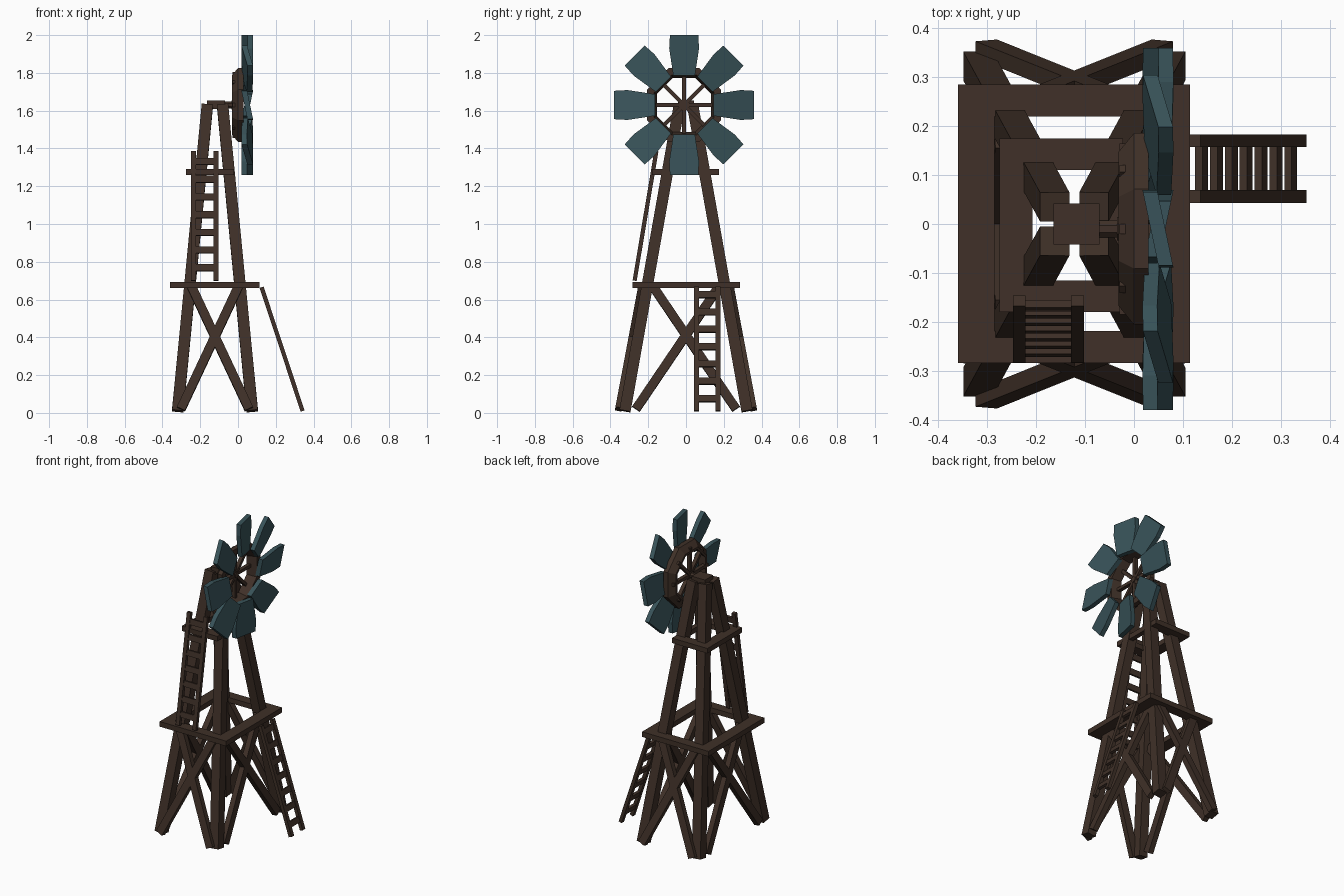
import bpy, bmesh, math
from mathutils import Vector, Matrix

if "Cube" in bpy.data.objects:
    bpy.data.objects.remove(bpy.data.objects["Cube"])

def material(name, col):
    m = bpy.data.materials.new(name)
    m.diffuse_color = (*col, 1)
    m.use_nodes = True
    m.node_tree.nodes["Principled BSDF"].inputs["Base Color"].default_value = m.diffuse_color
    return m

WOOD = material("dark wood", (0.050, 0.030, 0.021))
TEAL = material("teal blade", (0.040, 0.086, 0.100))

def make(name, verts, faces, mat=WOOD):
    me = bpy.data.meshes.new(name)
    me.from_pydata([tuple(v) for v in verts], [], faces)
    bm = bmesh.new()
    bm.from_mesh(me)
    bmesh.ops.recalc_face_normals(bm, faces=bm.faces)
    bm.to_mesh(me)
    bm.free()
    me.materials.append(mat)
    ob = bpy.data.objects.new(name, me)
    bpy.context.collection.objects.link(ob)
    return ob

BOX = [(0, 1, 2, 3), (4, 5, 6, 7), (0, 1, 5, 4), (1, 2, 6, 5), (2, 3, 7, 6), (3, 0, 4, 7)]

def beam(name, a, b, w, t, side):
    """Box from a to b: w across along `side`, t in the other direction."""
    a, b, s = Vector(a), Vector(b), Vector(side)
    d = (b - a).normalized()
    s = (s - d * s.dot(d)).normalized()
    n = d.cross(s)
    sq = [s * (i * w / 2) + n * (j * t / 2) for i, j in ((-1, -1), (1, -1), (1, 1), (-1, 1))]
    return make(name, [a + q for q in sq] + [b + q for q in sq], BOX)

def box(name, x0, x1, y0, y1, z0, z1):
    sq = ((x0, y0), (x1, y0), (x1, y1), (x0, y1))
    return make(name, [(x, y, z) for z in (z0, z1) for x, y in sq], BOX)

CX = -0.122                                   # tower axis
def half_x(z): return 0.198 - 0.158 * z / 1.63
def half_y(z): return 0.325 - 0.290 * z / 1.63

# four leaning legs
for sx in (-1, 1):
    for sy in (-1, 1):
        p = [(CX + sx * half_x(z), sy * half_y(z), z) for z in (0.01, 1.63)]
        beam("leg", p[0], p[1], 0.060, 0.060, (1, 0, 0))

# crossed braces under the lower deck
for s in (-1, 1):
    for k in (-1, 1):
        beam("cross_brace_face", (CX - k * 0.18, s * (half_y(0) + 0.033), 0.02),
             (CX + k * 0.125, s * (half_y(0.67) + 0.03), 0.67), 0.048, 0.035, (1, 0, 0))
        beam("cross_brace_side", (CX + s * (half_x(0) + 0.012), -k * 0.265, 0.02),
             (CX + s * (half_x(0.67) + 0.012), k * 0.175, 0.67), 0.048, 0.035, (0, 1, 0))

# square deck frames
def frame(name, x0, x1, y0, y1, wl, wr, wy, z0, z1):
    box(name + "_front", x0, x1, y0, y0 + wy, z0, z1)
    box(name + "_back", x0, x1, y1 - wy, y1, z0, z1)
    box(name + "_left", x0, x0 + wl, y0 + wy, y1 - wy, z0, z1)
    box(name + "_right", x1 - wr, x1, y0 + wy, y1 - wy, z0, z1)

frame("lower_deck", -0.36, 0.114, -0.284, 0.285, 0.075, 0.075, 0.065, 0.66, 0.693)
frame("upper_deck", -0.275, -0.022, -0.18, 0.175, 0.068, 0.03, 0.065, 1.26, 1.292)

# ladders
def ladder(name, foot, top, across, width, rungs, f0, f1):
    foot, top, c = Vector(foot), Vector(top), Vector(across)
    for s in (-1, 1):
        o = c * (s * (width / 2 - 0.013))
        beam(name + "_rail", foot + o, top + o, 0.026, 0.022, c)
    d = (top - foot).normalized()
    for i in range(rungs):
        p = foot.lerp(top, f0 + (f1 - f0) * i / (rungs - 1))
        o = c * (width / 2 - 0.02)
        beam(name + "_rung", p - o, p + o, 0.036, 0.016, d)

ladder("lower_ladder", (0.342, 0.113, 0.01), (0.125, 0.113, 0.665), (0, 1, 0), 0.14, 7, 0.1, 0.94)
ladder("upper_ladder", (-0.175, -0.272, 0.70), (-0.175, -0.157, 1.385), (1, 0, 0), 0.145, 7, 0.1, 0.92)

# cap block and axle
box("cap_block", -0.165, -0.07, -0.042, 0.042, 1.61, 1.653)
HUB = Vector((0, -0.01, 1.63))

def lathe_x(name, profile, sides, closed, phase=0.5):
    """Sweep (x, radius) points round the wheel axis."""
    n = len(profile)
    verts = []
    for i in range(sides):
        a = 2 * math.pi * (i + phase) / sides
        verts += [HUB + Vector((x, r * math.sin(a), r * math.cos(a))) for x, r in profile]
    faces = []
    for i in range(sides):
        j = (i + 1) % sides
        for k in range(n if closed else n - 1):
            m = (k + 1) % n
            faces.append((i * n + k, i * n + m, j * n + m, j * n + k))
    if not closed:
        faces += [tuple(i * n for i in range(sides)), tuple(i * n + n - 1 for i in range(sides))]
    return make(name, verts, faces)

lathe_x("axle", [(-0.10, 0.019), (0.0, 0.019)], 8, False)
lathe_x("hub", [(-0.035, 0.026), (-0.005, 0.026)], 8, False)
lathe_x("wheel_ring", [(-0.032, 0.155), (-0.032, 0.17), (0.0, 0.212), (0.03, 0.212), (0.03, 0.172)], 8, True)

# eight spokes and pitched blades
for i in range(8):
    rot = Matrix.Rotation(i * math.pi / 4, 3, 'X')
    beam("spoke", HUB + rot @ Vector((-0.018, 0, 0.0)), HUB + rot @ Vector((-0.018, 0, 0.175)),
         0.020, 0.024, rot @ Vector((0, 1, 0)))
    verts = []
    for r, w in ((0.155, 0.057), (0.30, 0.079), (0.37, 0.075)):
        for y, t in ((-w, -0.015), (w, -0.015), (w, 0.015), (-w, 0.015)):
            verts.append(HUB + rot @ Vector((0.049 - 0.21 * y + t, y, r)))
    faces = [(0, 1, 2, 3), (8, 9, 10, 11)]
    for k in (0, 4):
        faces += [(k + q, k + (q + 1) % 4, k + 4 + (q + 1) % 4, k + 4 + q) for q in range(4)]
    make("blade", verts, faces, TEAL)
